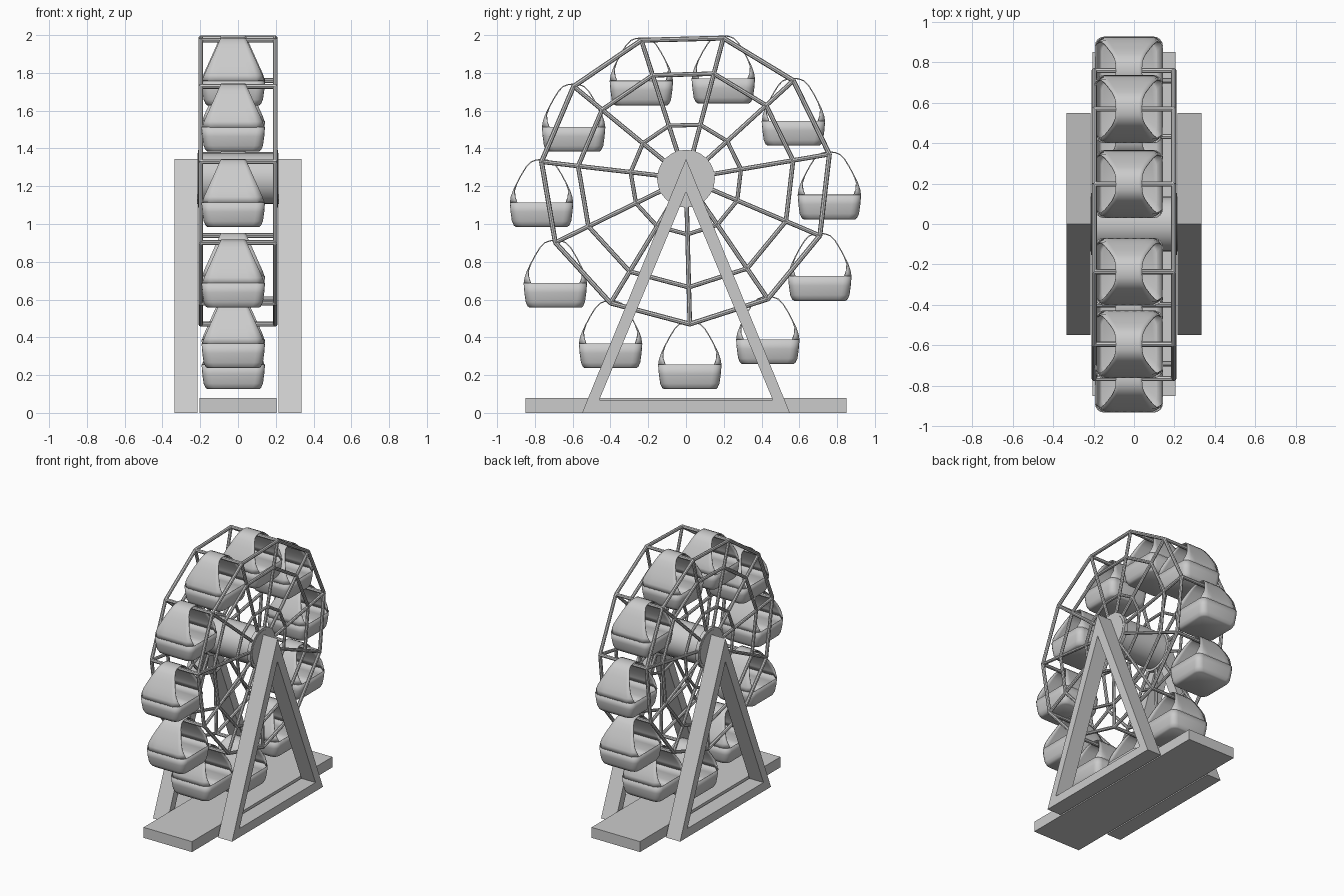
import bpy, bmesh, math
from mathutils import Vector, Matrix

if "Cube" in bpy.data.objects:
    bpy.data.objects.remove(bpy.data.objects["Cube"])

N = 11
HUB_Z = 1.24
START = math.radians(-88.5)


def finish(bm, name, smooth=False):
    bmesh.ops.recalc_face_normals(bm, faces=bm.faces[:])
    mesh = bpy.data.meshes.new(name)
    bm.to_mesh(mesh)
    bm.free()
    ob = bpy.data.objects.new(name, mesh)
    bpy.context.collection.objects.link(ob)
    if smooth:
        bpy.ops.object.select_all(action='DESELECT')
        ob.select_set(True)
        bpy.context.view_layer.objects.active = ob
        bpy.ops.object.shade_smooth_by_angle(angle=math.radians(40))
    return ob


def rod(bm, a, b, r, sides=8):
    a, b = Vector(a), Vector(b)
    d = b - a
    m = Matrix.Translation((a + b) / 2) @ d.to_track_quat('Z', 'Y').to_matrix().to_4x4()
    bmesh.ops.create_cone(bm, cap_ends=True, segments=sides, radius1=r, radius2=r,
                          depth=d.length, matrix=m)


def rim(x, r, k):
    a = START + k * math.tau / N
    return Vector((x, r * math.cos(a), HUB_Z + r * math.sin(a)))


# Base slab
bm = bmesh.new()
bmesh.ops.create_cube(bm, size=1, matrix=Matrix.Translation((0, 0, .04))
                      @ Matrix.Diagonal((.41, 1.7, .08, 1)))
finish(bm, "base_slab")

# Triangular support frames, each with a triangular opening
OUTER = [(-.55, 0), (.55, 0), (0, 1.345)]
INNER = [(-.46, .067), (.46, .067), (0, 1.17)]
for side, name in ((1, "right_support"), (-1, "left_support")):
    bm = bmesh.new()
    loops = [[bm.verts.new((side * x, y, z)) for y, z in tri]
             for x, tri in ((.215, OUTER), (.335, OUTER), (.335, INNER), (.215, INNER))]
    for i in range(4):
        p, q = loops[i], loops[(i + 1) % 4]
        for j in range(3):
            k = (j + 1) % 3
            bm.faces.new((p[j], p[k], q[k], q[j]))
    finish(bm, name)

# Hub drum with end flanges
bm = bmesh.new()
rod(bm, (-.215, 0, HUB_Z), (.215, 0, HUB_Z), .135, 24)
for s in (-1, 1):
    rod(bm, (s * .185, 0, HUB_Z), (s * .212, 0, HUB_Z), .153, 24)
finish(bm, "hub", True)

# Two wheel sides: three rings of straight bars plus spokes
for s, name in ((1, "right_wheel"), (-1, "left_wheel")):
    bm = bmesh.new()
    for k in range(N):
        for r, t in ((.77, .013), (.575, .012), (.295, .011)):
            rod(bm, rim(s * .197, r, k), rim(s * .197, r, k + 1), t)
        rod(bm, rim(s * .197, .12, k), rim(s * .197, .77, k), .012)
    finish(bm, name, True)

# Axle bars joining both wheel sides
bm = bmesh.new()
for k in range(N):
    rod(bm, rim(-.2, .77, k), rim(.2, .77, k), .013)
finish(bm, "axle_bars", True)


def round_rect(half, r, z):
    pts = []
    for q in range(4):
        for i in range(5):
            a = math.pi / 2 * (q + i / 4)
            cx = (half - r) * (1 if q in (0, 3) else -1)
            cy = (half - r) * (1 if q in (0, 1) else -1)
            pts.append((cx + r * math.cos(a), cy + r * math.sin(a), z))
    return pts


# Cabin: rounded tub with an arched hood narrowing to the top
bm = bmesh.new()
levels = [(0, .137), (.008, .147), (.03, .157), (.08, .164), (.13, .168)]
loops = [[bm.verts.new(p) for p in round_rect(h, .045, z)] for z, h in levels]
bm.faces.new(loops[0])
for p, q in zip(loops, loops[1:]):
    for i in range(len(p)):
        j = (i + 1) % len(p)
        bm.faces.new((p[i], p[j], q[j], q[i]))
half = [(.168, .128), (.163, .16), (.151, .195), (.132, .235), (.108, .28),
        (.083, .32), (.058, .346), (.03, .357)]
arch = half + [(0, .36)] + [(-y, z) for y, z in reversed(half)]
rows = []
for y, z in arch:
    w = .166 - .101 * max(0, z - .135) / .225
    row = []
    for i in range(9):
        x = w * (-1 + i / 4)
        pull = .04 * max(0, (abs(x) - .123) / .045) ** 2
        row.append(bm.verts.new((x, y - math.copysign(pull, y), z)))
    rows.append(row)
for p, q in zip(rows, rows[1:]):
    for i in range(8):
        bm.faces.new((p[i], p[i + 1], q[i + 1], q[i]))
cabin = finish(bm, "cabin_1", True)
thick = cabin.modifiers.new("thickness", 'SOLIDIFY')
thick.thickness = .006
thick.offset = -1

# One upright cabin hanging from each axle bar
for k in range(N):
    ob = cabin if k == 0 else cabin.copy()
    if k:
        ob.name = f"cabin_{k + 1}"
        bpy.context.collection.objects.link(ob)
    ob.location = rim(-.025, .77, k) + Vector((0, 0, -.345))
